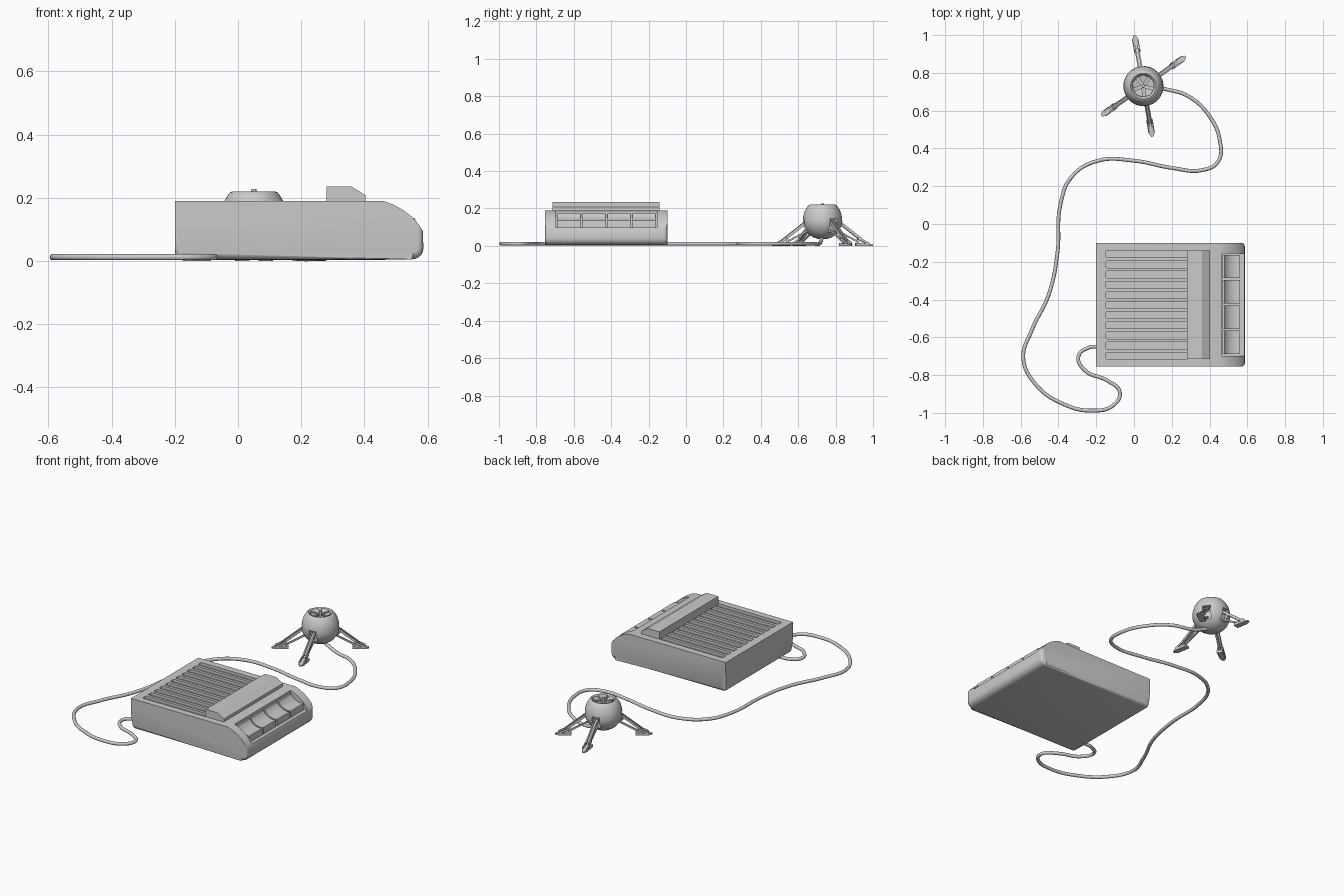
import bpy, bmesh
from math import sin, cos, pi, radians
from mathutils import Vector, Matrix

if "Cube" in bpy.data.objects:
    bpy.data.objects.remove(bpy.data.objects["Cube"])


def finish(name, bm, smooth=True, angle=35):
    bmesh.ops.recalc_face_normals(bm, faces=bm.faces)
    me = bpy.data.meshes.new(name)
    bm.to_mesh(me)
    bm.free()
    ob = bpy.data.objects.new(name, me)
    bpy.context.collection.objects.link(ob)
    if smooth:
        bpy.ops.object.select_all(action='DESELECT')
        ob.select_set(True)
        bpy.context.view_layer.objects.active = ob
        bpy.ops.object.shade_smooth_by_angle(angle=radians(angle))
    return ob


def prism(bm, profile, y0, y1):
    """Extrude an xz profile along y."""
    a = [bm.verts.new((x, y0, z)) for x, z in profile]
    b = [bm.verts.new((x, y1, z)) for x, z in profile]
    n = len(profile)
    bm.faces.new(a)
    bm.faces.new(b[::-1])
    for i in range(n):
        bm.faces.new((a[i], a[(i + 1) % n], b[(i + 1) % n], b[i]))


def box(bm, centre, size, rot=Matrix()):
    m = Matrix.Translation(centre) @ rot @ Matrix.Diagonal((*size, 1))
    return bmesh.ops.create_cube(bm, size=1, matrix=m)['verts']


def cut(ob, cutter):
    cutter.hide_render = True
    cutter.hide_set(True)
    mod = ob.modifiers.new('cut', 'BOOLEAN')
    mod.operation = 'DIFFERENCE'
    mod.solver = 'EXACT'
    mod.object = cutter


def arc(cx, cz, rx, rz, a0, a1, n):
    return [(cx + rx * cos(radians(a0 + (a1 - a0) * i / n)),
             cz + rz * sin(radians(a0 + (a1 - a0) * i / n))) for i in range(n + 1)]


# console case with a curved front and rounded underside
Y0, Y1 = -0.755, -0.10
profile = ([(-0.2, 0.19), (0.46, 0.19)]
           + [(0.49, 0.179), (0.52, 0.163), (0.548, 0.142), (0.57, 0.118), (0.585, 0.095)]
           + arc(0.55, 0.04, 0.037, 0.035, 0, -90, 5)
           + arc(-0.175, 0.03, 0.025, 0.025, -90, -180, 4))
bm = bmesh.new()
prism(bm, profile, Y0, Y1)
rim = [e for e in bm.edges if abs(e.verts[0].co.y - e.verts[1].co.y) < 1e-5
       and (e.verts[0].co.z + e.verts[1].co.z) / 2 < 0.1]
bmesh.ops.bevel(bm, geom=rim, offset=0.02, segments=4, profile=0.5, affect='EDGES')
case = finish('console_case', bm)

# grille slots
bm = bmesh.new()
for i in range(11):
    vs = box(bm, (0.07, -0.16 - i * 0.0537, 0.19), (0.44, 0.036, 0.034))
    es = [e for e in {e for v in vs for e in v.link_edges}
          if abs(e.verts[0].co.z - e.verts[1].co.z) > 0.01]
    bmesh.ops.bevel(bm, geom=es, offset=0.008, segments=3, profile=0.5, affect='EDGES')
cut(case, finish('grille_cutter', bm, False))

# key well
bm = bmesh.new()
prism(bm, [(0.466, 0.25), (0.466, 0.097), (0.65, 0.097), (0.65, 0.25)], -0.698, -0.155)
cut(case, finish('key_well_cutter', bm, False))

# four scooped keys
bm = bmesh.new()
key = [(0.468, 0.09), (0.468, 0.172), (0.478, 0.172), (0.488, 0.157), (0.503, 0.145),
       (0.522, 0.137), (0.542, 0.134), (0.56, 0.136), (0.562, 0.128), (0.562, 0.09)]
for i in range(4):
    y = -0.225 - i * 0.134
    prism(bm, key, y - 0.062, y + 0.062)
finish('piano_keys', bm)

# raised ridge behind the keys
bm = bmesh.new()
prism(bm, [(0.28, 0.185), (0.28, 0.235), (0.36, 0.235), (0.403, 0.208), (0.403, 0.185)],
      -0.714, -0.141)
finish('top_ridge', bm, False)

# lander pod: lathed globe with a sunken top
C = Vector((0.05, 0.73, 0))
pod_profile = [(0, .035), (.025, .037), (.05, .046), (.074, .062), (.092, .085), (.103, .11),
               (.106, .133), (.103, .16), (.095, .187), (.083, .207), (.076, .216), (.068, .22),
               (.062, .216), (.056, .198), (0, .194)]
bm = bmesh.new()
vs = [bm.verts.new((C.x + r, C.y, z)) for r, z in pod_profile]
es = [bm.edges.new(p) for p in zip(vs, vs[1:])]
bmesh.ops.spin(bm, geom=vs + es, cent=C, axis=(0, 0, 1), angle=2 * pi, steps=48)
bmesh.ops.remove_doubles(bm, verts=bm.verts, dist=1e-5)
pod = finish('pod_shell', bm, angle=40)

LEGS = [radians(a) for a in (35, 100, 215, 280)]

# leg sockets cut into the pod
bm = bmesh.new()
for a in LEGS:
    d = Vector((cos(a), sin(a), 0))
    box(bm, C + d * 0.105 + Vector((0, 0, 0.108)), (0.05, 0.044, 0.075), Matrix.Rotation(a, 4, 'Z'))
cut(pod, finish('socket_cutter', bm, False))

# petal plates and centre stud in the top
bm = bmesh.new()
for k in range(5):
    a = radians(20 + 72 * k)
    pts = [(0.012, 0, .208), (0.056, -0.5, .217), (0.06, 0, .217), (0.056, 0.5, .217)]
    top = [bm.verts.new((C.x + r * cos(a + t), C.y + r * sin(a + t), z)) for r, t, z in pts]
    low = [bm.verts.new(v.co - Vector((0, 0, 0.018))) for v in top]
    bm.faces.new(top)
    bm.faces.new(low[::-1])
    for i in range(4):
        j = (i + 1) % 4
        bm.faces.new((top[i], low[i], low[j], top[j]))
bmesh.ops.create_cone(bm, cap_ends=True, segments=16, radius1=0.009, radius2=0.008, depth=0.036,
                      matrix=Matrix.Translation(C + Vector((0, 0, 0.209))))
finish('pod_top_petals', bm, angle=30)


# legs: twin upper struts, a lower brace and a wedge foot
def strut(bm, p, q, wid, thick, m):
    p, q = Vector(p), Vector(q)
    d = q - p
    rot = Matrix.Rotation(-math_angle(d), 4, 'Y')
    for v in box(bm, (p + q) / 2, (d.length, wid, thick), rot):
        v.co = m @ v.co


def math_angle(d):
    return Vector((1, 0)).angle_signed(Vector((d.x, d.z))) * -1


for n, a in enumerate(LEGS):
    m = Matrix.Translation(C) @ Matrix.Rotation(a, 4, 'Z')
    bm = bmesh.new()
    for s in (-0.009, 0.009):
        strut(bm, (0.08, s, 0.135), (0.215, s, 0.03), 0.007, 0.014, m)
    strut(bm, (0.085, 0, 0.125), (0.20, 0, 0.035), 0.012, 0.008, m)
    strut(bm, (0.08, 0, 0.082), (0.195, 0, 0.02), 0.01, 0.009, m)
    # foot outline from above, tapering at the toe
    outline = [(0.178, -0.017), (0.25, -0.017), (0.272, -0.006), (0.272, 0.006),
               (0.25, 0.017), (0.178, 0.017)]
    tops = [0.016, 0.012, 0.006, 0.006, 0.012, 0.016]
    lo = [bm.verts.new(m @ Vector((x, y, 0))) for x, y in outline]
    hi = [bm.verts.new(m @ Vector((x, y, z))) for (x, y), z in zip(outline, tops)]
    bm.faces.new(lo[::-1])
    bm.faces.new(hi)
    for i in range(6):
        j = (i + 1) % 6
        bm.faces.new((lo[i], lo[j], hi[j], hi[i]))
    for s in (-0.014, 0.014):
        strut(bm, (0.19, s, 0.04), (0.25, s, 0.012), 0.005, 0.012, m)
    finish(f'leg_{n + 1}', bm, False)

# cable from the console to the pod
path = [(-0.17, -0.65), (-0.24, -0.655), (-0.294, -0.70), (-0.26, -0.775), (-0.14, -0.83),
        (-0.075, -0.89), (-0.11, -0.96), (-0.22, -0.988), (-0.37, -0.955), (-0.52, -0.85),
        (-0.586, -0.71), (-0.54, -0.56), (-0.45, -0.37), (-0.405, -0.15), (-0.39, 0.10),
        (-0.33, 0.25), (-0.19, 0.335), (0, 0.335), (0.2, 0.297), (0.36, 0.285),
        (0.445, 0.33), (0.455, 0.44), (0.40, 0.57), (0.29, 0.675), (0.17, 0.713), (0.08, 0.727)]
cu = bpy.data.curves.new('cable', 'CURVE')
cu.dimensions = '3D'
cu.bevel_depth = 0.01
cu.bevel_resolution = 3
cu.resolution_u = 8
cu.use_fill_caps = True
sp = cu.splines.new('BEZIER')
sp.bezier_points.add(len(path) - 1)
for bp, (x, y) in zip(sp.bezier_points, path):
    bp.co = (x, y, 0.012)
    bp.handle_left_type = bp.handle_right_type = 'AUTO'
sp.bezier_points[-1].co.z = 0.042
cable = bpy.data.objects.new('cable', cu)
bpy.context.collection.objects.link(cable)
